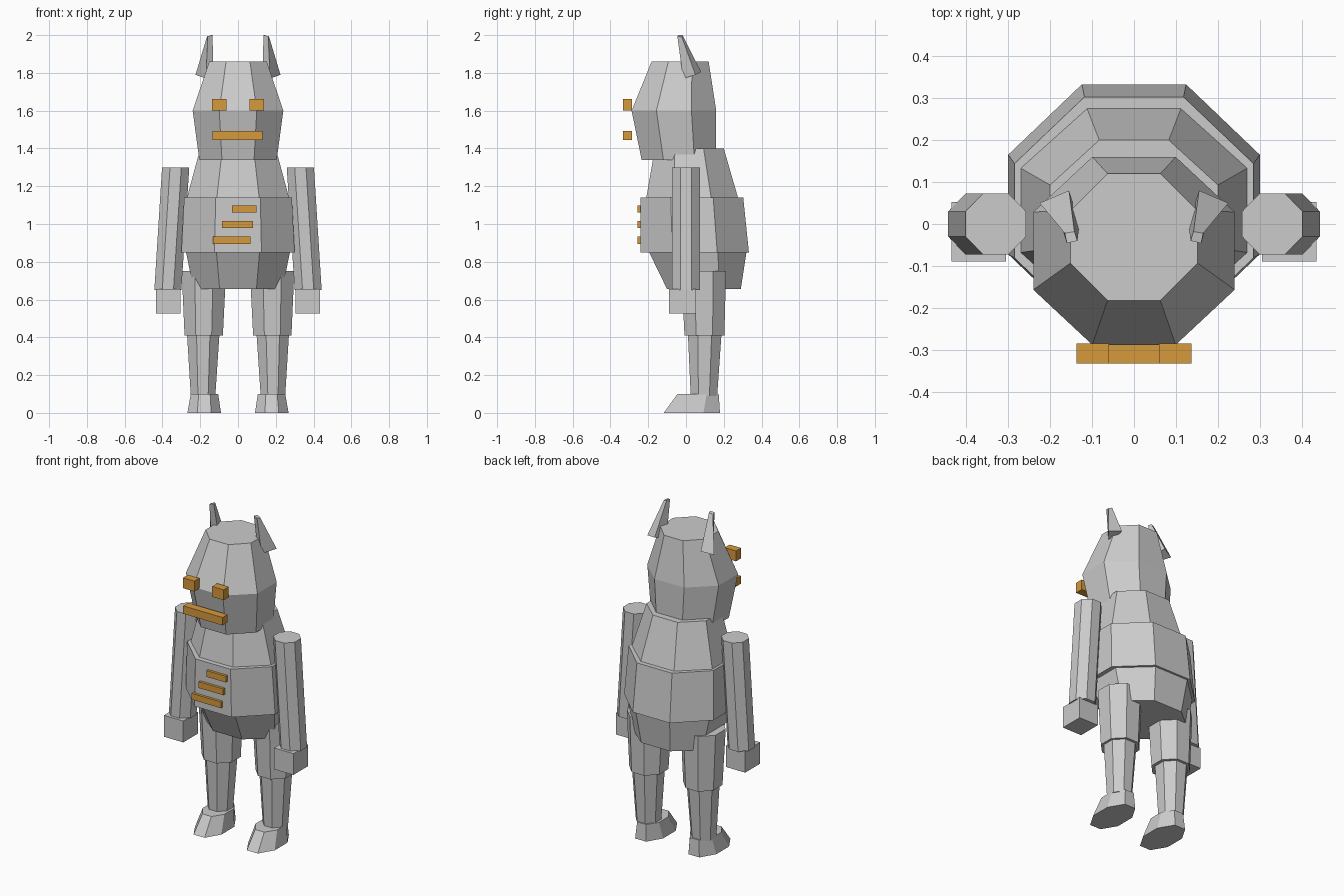
import bpy, math

if "Cube" in bpy.data.objects:
    bpy.data.objects.remove(bpy.data.objects["Cube"])


def material(name, rgb):
    m = bpy.data.materials.new(name)
    m.diffuse_color = (*rgb, 1)
    m.use_nodes = True
    m.node_tree.nodes["Principled BSDF"].inputs["Base Color"].default_value = m.diffuse_color
    return m


grey = material("light_grey", (0.6, 0.6, 0.6))
orange = material("amber", (0.66, 0.32, 0.045))


def make(name, verts, faces, mat):
    me = bpy.data.meshes.new(name)
    me.from_pydata(verts, [], faces)
    me.materials.append(mat)
    ob = bpy.data.objects.new(name, me)
    bpy.context.collection.objects.link(ob)
    return ob


def skin(name, rings, mat=grey):
    """Join counter-clockwise rings, bottom to top, and cap the ends."""
    n = len(rings[0])
    faces = [tuple(range(n))[::-1],
             tuple(range((len(rings) - 1) * n, len(rings) * n))]
    for r in range(len(rings) - 1):
        for i in range(n):
            j = (i + 1) % n
            faces.append((r * n + i, r * n + j, (r + 1) * n + j, (r + 1) * n + i))
    return make(name, [v for ring in rings for v in ring], faces, mat)


def octagon(z, x0, x1, y0, y1):
    """Octagon with flat sides touching the given bounds."""
    k = 1 / math.cos(math.pi / 8)
    angles = [math.radians(22.5 + 45 * i) for i in range(8)]
    return [((x0 + x1) / 2 + (x1 - x0) / 2 * k * math.cos(a),
             (y0 + y1) / 2 + (y1 - y0) / 2 * k * math.sin(a), z) for a in angles]


def eight(name, *rings):
    return skin(name, [octagon(*r) for r in rings])


def box(name, x0, x1, y0, y1, z0, z1, mat):
    return skin(name, [[(x0, y0, z), (x1, y0, z), (x1, y1, z), (x0, y1, z)]
                       for z in (z0, z1)], mat)


def mirrored(ob):
    mod = ob.modifiers.new("mirror", 'MIRROR')
    mod.use_axis[0] = True
    mod.use_mirror_merge = False


# Head and the three stacked torso blocks
eight("head", (1.34, -0.205, 0.205, -0.235, 0.16),
      (1.60, -0.24, 0.24, -0.288, 0.16), (1.86, -0.152, 0.152, -0.182, 0.12))
eight("chest", (1.14, -0.27, 0.27, -0.21, 0.275), (1.40, -0.2, 0.2, -0.165, 0.2))
eight("belly", (0.85, -0.3, 0.3, -0.24, 0.333), (1.14, -0.285, 0.285, -0.24, 0.303))
eight("hips", (0.655, -0.235, 0.235, -0.1, 0.29), (0.85, -0.275, 0.275, -0.195, 0.32))

# Arms and legs, each mirrored across the body
mirrored(eight("arm", (0.65, 0.3, 0.443, -0.073, 0.073), (1.30, 0.258, 0.402, -0.073, 0.073)))
mirrored(box("hand", 0.305, 0.435, -0.09, 0.053, 0.525, 0.655, grey))
mirrored(eight("thigh", (0.41, 0.08, 0.283, -0.008, 0.203), (0.75, 0.063, 0.298, -0.025, 0.212)))
mirrored(eight("shin", (0.09, 0.12, 0.25, 0.025, 0.165), (0.42, 0.098, 0.27, 0.01, 0.188)))
mirrored(eight("foot", (0, 0.09, 0.268, -0.118, 0.18), (0.10, 0.105, 0.25, -0.045, 0.173)))

# Pointed ears with a tilted base
mirrored(skin("ear", [
    [(0.225, 0.05, 1.79), (0.155, 0.08, 1.805), (0.13, 0.0, 1.79), (0.17, -0.015, 1.77)],
    [(0.165, -0.022, 1.99), (0.142, -0.018, 2.0), (0.135, -0.04, 2.0), (0.16, -0.046, 1.995)]]))

# Face and belly bars
mirrored(box("eye", 0.06, 0.137, -0.333, -0.285, 1.60, 1.663, orange))
box("mouth", -0.135, 0.13, -0.333, -0.285, 1.445, 1.493, orange)
for z, x0, x1 in ((1.06, -0.033, 0.097), (0.978, -0.085, 0.08), (0.895, -0.133, 0.065)):
    box("belly_bar", x0, x1, -0.256, -0.215, z, z + 0.038, orange)
